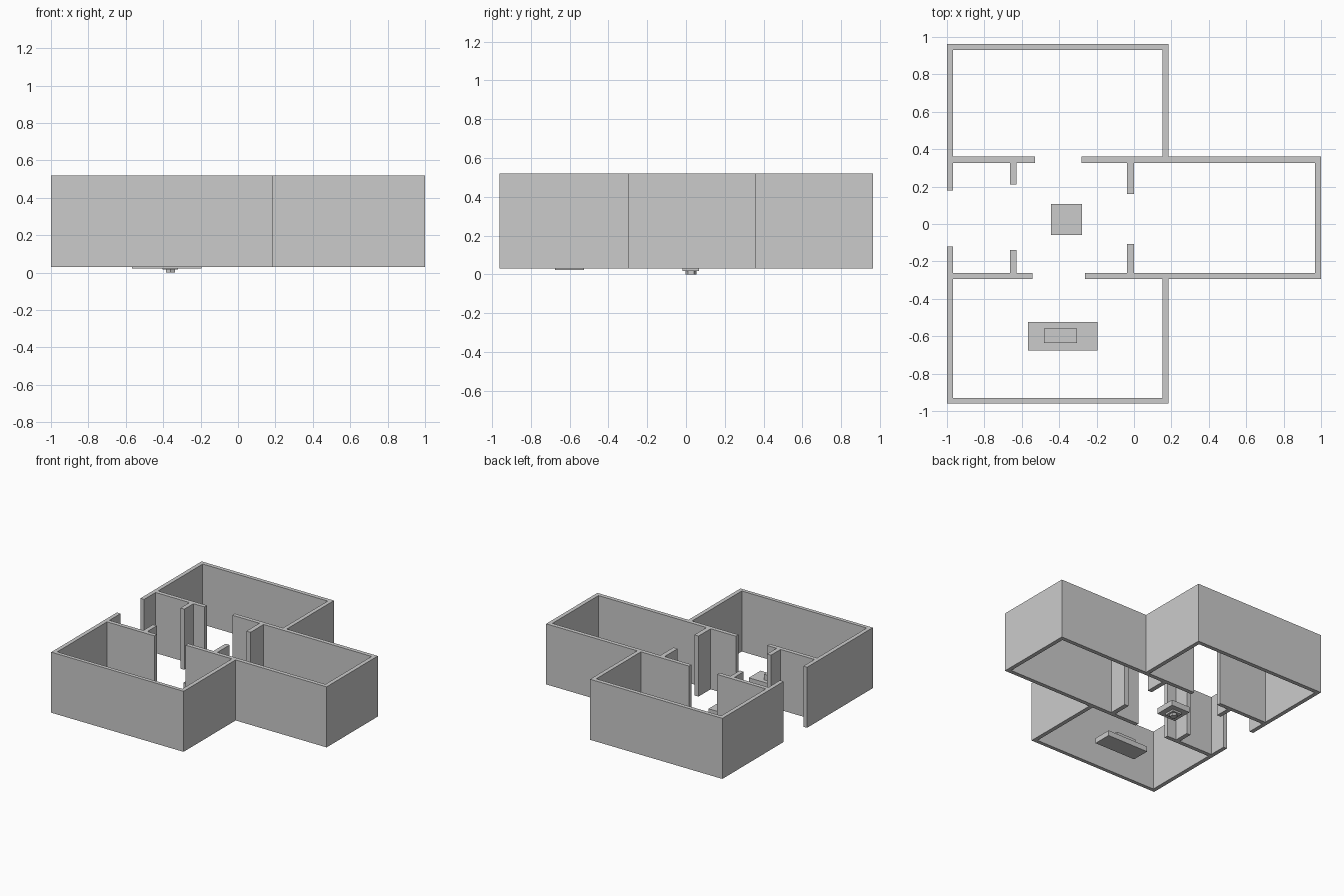
import bpy, bmesh, math

if "Cube" in bpy.data.objects:
    bpy.data.objects.remove(bpy.data.objects["Cube"])

Z0, Z1 = 0.03, 0.52   # wall bottom and top


def box(name, x0, x1, y0, y1, z0=Z0, z1=Z1):
    bm = bmesh.new()
    bmesh.ops.create_cube(bm, size=1)
    for v in bm.verts:
        v.co.x = x0 if v.co.x < 0 else x1
        v.co.y = y0 if v.co.y < 0 else y1
        v.co.z = z0 if v.co.z < 0 else z1
    me = bpy.data.meshes.new(name)
    bm.to_mesh(me)
    bm.free()
    ob = bpy.data.objects.new(name, me)
    bpy.context.collection.objects.link(ob)
    return ob


# North and south rooms
box("north_wall", -1, 0.185, 0.93, 0.963)
box("south_wall", -1, 0.185, -0.96, -0.93)
box("north_room_east_wall", 0.152, 0.185, 0.36, 0.93)
box("south_room_east_wall", 0.152, 0.185, -0.93, -0.295)

# West wall, split by the entrance
box("west_wall_north", -1, -0.967, 0.18, 0.93)
box("west_wall_south", -1, -0.967, -0.93, -0.12)

# Inner long walls with door openings
box("north_inner_wall_west", -0.967, -0.53, 0.327, 0.36)
box("north_inner_wall_east", -0.28, 1, 0.327, 0.36)
box("south_inner_wall_west", -0.967, -0.543, -0.295, -0.262)
box("south_inner_wall_east", -0.262, 1, -0.295, -0.262)
box("east_wall", 0.967, 1, -0.262, 0.327)

# Short partitions either side of the hall openings
for side, x0, x1, n, s in (("west", -0.663, -0.628, 0.21, -0.14),
                           ("east", -0.037, 0, 0.16, -0.107)):
    box(side + "_partition_north", x0, x1, n, 0.327)
    box(side + "_partition_south", x0, x1, -0.262, s)

# Low platform with a block on top
box("platform_base", -0.567, -0.195, -0.675, -0.525, 0.022, 0.065)
box("platform_block", -0.482, -0.305, -0.637, -0.56, 0.065, 0.11)

# Square pedestal with stepped underside
box("pedestal_slab", -0.445, -0.277, -0.06, 0.108, 0.032, 0.078)
box("pedestal_step", -0.403, -0.32, -0.018, 0.067, 0.017, 0.032)
bpy.ops.mesh.primitive_cylinder_add(vertices=6, radius=0.029, depth=0.017,
                                    location=(-0.361, 0.026, 0.0085))
bpy.context.object.name = "pedestal_foot"
